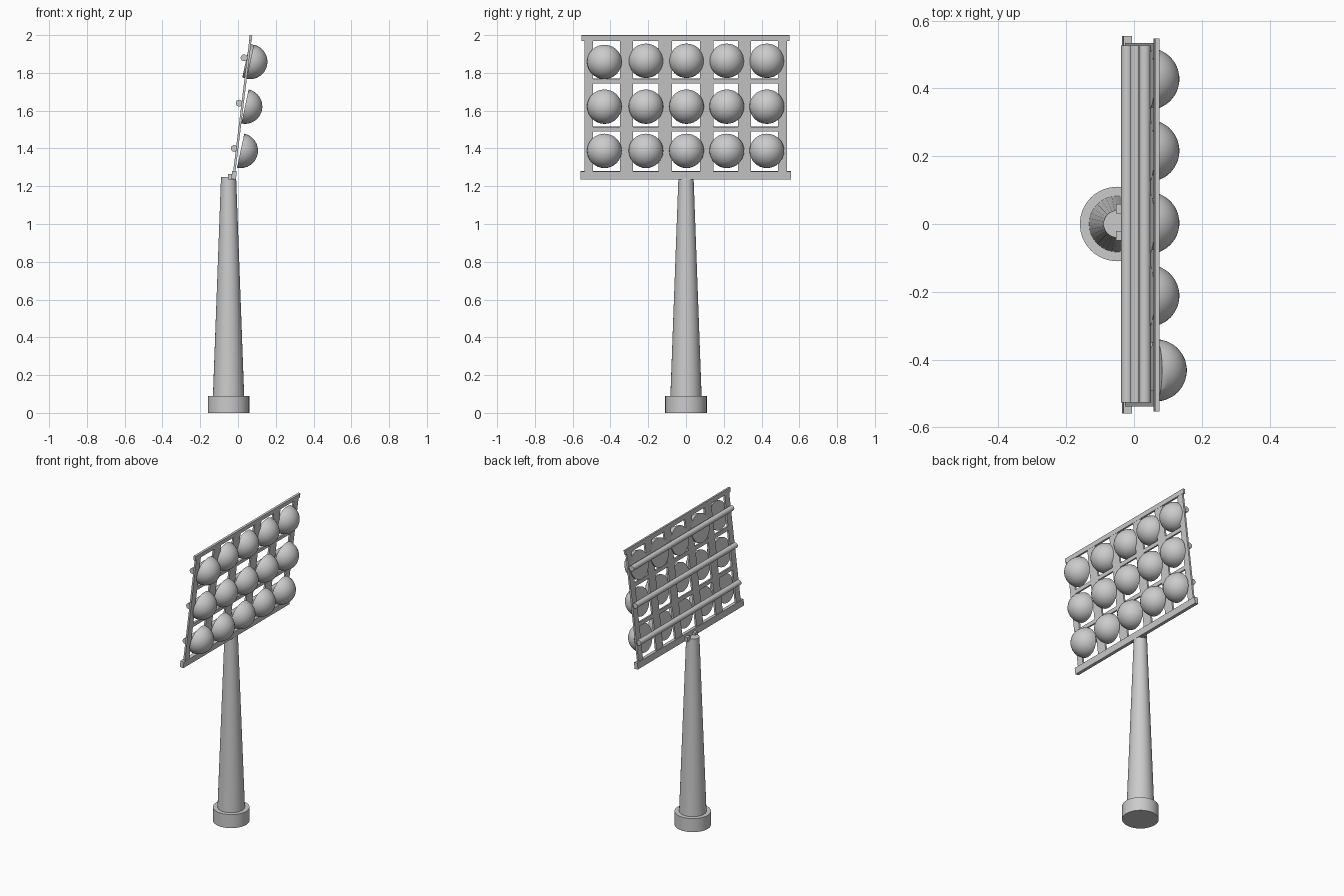
import bpy, bmesh, math
from mathutils import Vector, Matrix

if "Cube" in bpy.data.objects:
    bpy.data.objects.remove(bpy.data.objects["Cube"])

LOW, HIGH = Vector((-0.022, 0, 1.258)), Vector((0.067, 0, 1.985))
TILT = math.atan2(HIGH.x - LOW.x, HIGH.z - LOW.z)


def panel_x(z):
    return LOW.x + (z - LOW.z) * math.tan(TILT)


def finish(name, bm, smooth=False):
    bmesh.ops.recalc_face_normals(bm, faces=bm.faces)
    me = bpy.data.meshes.new(name)
    bm.to_mesh(me)
    bm.free()
    ob = bpy.data.objects.new(name, me)
    bpy.context.collection.objects.link(ob)
    if smooth:
        bpy.context.view_layer.objects.active = ob
        ob.select_set(True)
        bpy.ops.object.shade_smooth_by_angle(angle=math.radians(35))
        ob.select_set(False)
    return ob


def box(name, loc, size, tilt=TILT):
    bm = bmesh.new()
    bmesh.ops.create_cube(bm, size=1, matrix=Matrix.Diagonal((*size, 1)))
    ob = finish(name, bm)
    ob.location = loc
    ob.rotation_euler = (0, tilt, 0)
    return ob


def cone(name, loc, r1, r2, depth, segs=32, rot=(0, 0, 0)):
    bm = bmesh.new()
    bmesh.ops.create_cone(bm, cap_ends=True, segments=segs, radius1=r1, radius2=r2, depth=depth)
    ob = finish(name, bm, True)
    ob.location = loc
    ob.rotation_euler = rot
    return ob


def lamp(name, loc, tilt, r=0.092):
    # solid half sphere with its dome towards +x
    bm = bmesh.new()
    bmesh.ops.create_uvsphere(bm, u_segments=32, v_segments=16, radius=r)
    cut = bmesh.ops.bisect_plane(bm, geom=bm.verts[:] + bm.edges[:] + bm.faces[:],
                                 plane_co=(0, 0, 0), plane_no=(0, 0, 1), clear_inner=True)
    bmesh.ops.holes_fill(bm, edges=[e for e in bm.edges if e.is_boundary], sides=0)
    bmesh.ops.rotate(bm, verts=bm.verts, matrix=Matrix.Rotation(math.pi / 2, 3, 'Y'))
    ob = finish(name, bm, True)
    ob.location = loc
    ob.rotation_euler = (0, tilt, 0)


# Mast
cone("mast_base", (-0.05, 0, 0.045), 0.11, 0.11, 0.09)
cone("mast_pole", (-0.05, 0, 0.665), 0.083, 0.04, 1.17)
for y in (-0.035, 0.045):
    box("mast_bracket", (-0.038, y, 1.25), (0.03, 0.028, 0.03), 0)

# Panel frame: upright slats, rails and thin cross bars
mid = (LOW + HIGH) / 2
length = (HIGH - LOW).length
for y, w in ((-0.515, 0.047), (-0.315, 0.07), (-0.11, 0.07), (0.11, 0.07), (0.31, 0.07), (0.511, 0.047)):
    box("panel_slat", (mid.x, y, mid.z), (0.012, w, length))
box("bottom_rail", (-0.021, -0.002, 1.258), (0.025, 1.115, 0.042))
box("top_rail", (0.067, -0.003, 1.985), (0.014, 1.10, 0.029))
for z in (1.757, 1.502):
    box("cross_bar", (panel_x(z), -0.002, z), (0.012, 1.07, 0.025))

# Round rods behind the panel
for z, x in ((1.88, 0.032), (1.64, 0.006), (1.40, -0.02)):
    cone("mounting_rod", (x, 0, z), 0.018, 0.018, 1.055, 16, (math.pi / 2, 0, 0))

# Lamps, three rows of five, one of them aimed slightly apart
for z, x in ((1.865, 0.042), (1.622, 0.037), (1.388, 0.014)):
    for y in (-0.432, -0.212, 0.003, 0.216, 0.428):
        odd = z > 1.8 and y < -0.4
        lamp("flood_lamp", (0.064 if odd else x, y, z - (0.006 if odd else 0)), math.radians(12))
